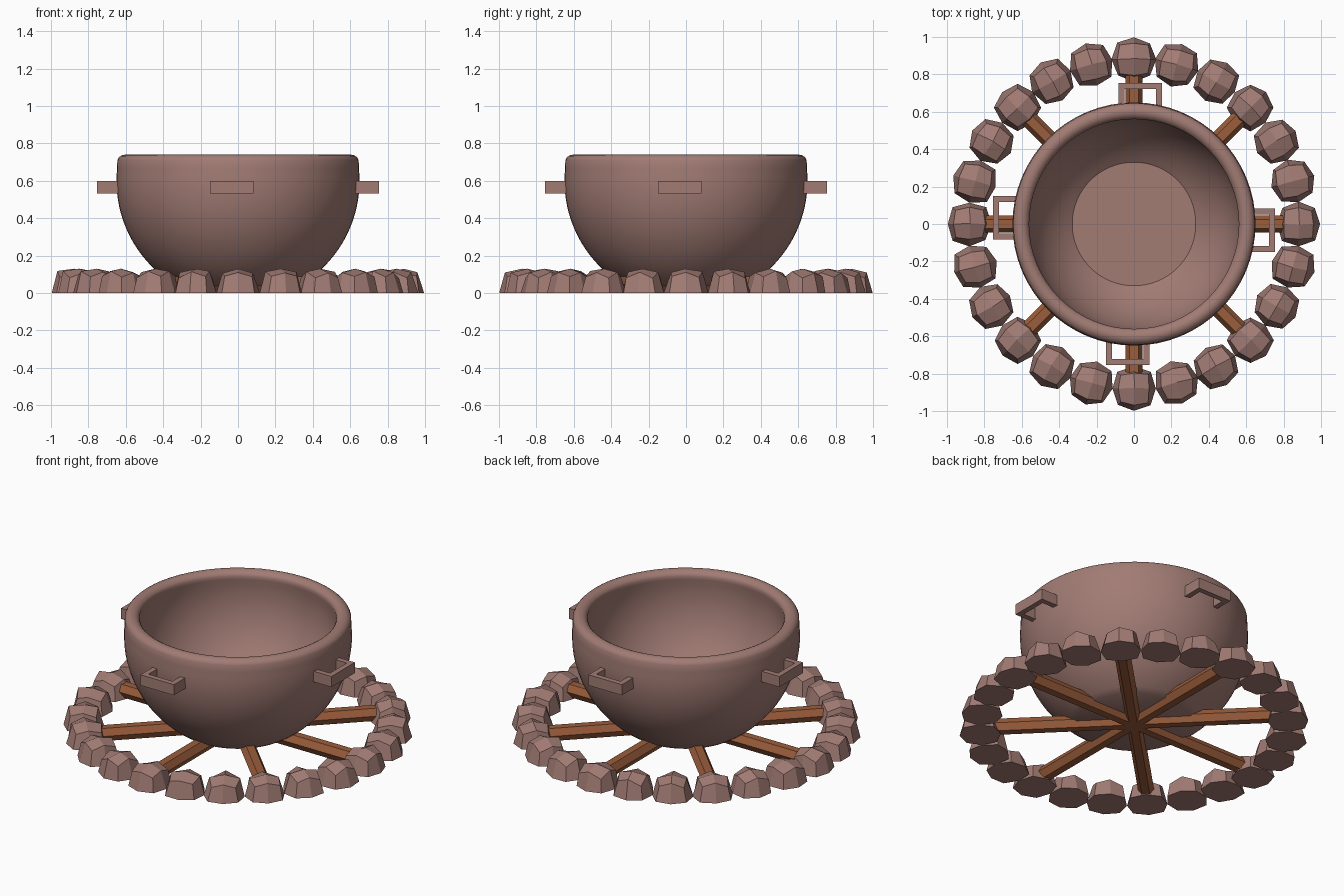
import bpy, bmesh, math, random
from mathutils import Matrix, Vector

if "Cube" in bpy.data.objects:
    bpy.data.objects.remove(bpy.data.objects["Cube"])

random.seed(4)


def material(name, rgb):
    m = bpy.data.materials.new(name)
    m.diffuse_color = (*rgb, 1)
    m.use_nodes = True
    m.node_tree.nodes["Principled BSDF"].inputs["Base Color"].default_value = m.diffuse_color
    return m


CLAY = material("clay brown", (0.36, 0.20, 0.175))
WOOD = material("log wood", (0.33, 0.11, 0.045))


def finish(name, bm, mat):
    bmesh.ops.recalc_face_normals(bm, faces=bm.faces)
    me = bpy.data.meshes.new(name)
    bm.to_mesh(me)
    bm.free()
    me.materials.append(mat)
    ob = bpy.data.objects.new(name, me)
    bpy.context.collection.objects.link(ob)
    return ob


# Cauldron: lathed profile of outer sphere, rounded rim, inner sphere and flat floor
def arc(cx, cz, r, a0, a1, n):
    return [(cx + r * math.cos(math.radians(a0 + (a1 - a0) * i / n)),
             cz + r * math.sin(math.radians(a0 + (a1 - a0) * i / n))) for i in range(n + 1)]


profile = arc(0, 0.6, 0.65, -59.5, 6, 18)
profile += arc(0.603, 0.695, 0.045, 20, 160, 8)
profile += arc(0, 0.6, 0.57, 9, -54.6, 16)
SEG = 64
bm = bmesh.new()
rings = []
for r, z in profile:
    rings.append([bm.verts.new((r * math.cos(2 * math.pi * k / SEG),
                                r * math.sin(2 * math.pi * k / SEG), z)) for k in range(SEG)])
for a, b in zip(rings, rings[1:]):
    for k in range(SEG):
        bm.faces.new((a[k], a[(k + 1) % SEG], b[(k + 1) % SEG], b[k]))
bm.faces.new(rings[0])
bm.faces.new(rings[-1])
bowl = finish("cauldron_bowl", bm, CLAY)
bpy.context.view_layer.objects.active = bowl
bowl.select_set(True)
bpy.ops.object.shade_smooth_by_angle(angle=math.radians(35))
bowl.select_set(False)


# Handles: square brackets, slightly off centre, repeated by quarter turns
def box(bm, lo, hi, turn):
    mid = (Vector(lo) + Vector(hi)) / 2
    size = Vector(hi) - Vector(lo)
    bmesh.ops.create_cube(bm, size=1, matrix=turn @ Matrix.Translation(mid) @ Matrix.Diagonal((*size, 1)))


for i, side in enumerate(("right", "back", "left", "front")):
    turn = Matrix.Rotation(i * math.pi / 2, 4, 'Z')
    bm = bmesh.new()
    box(bm, (0.722, -0.15, 0.533), (0.755, 0.083, 0.6), turn)
    box(bm, (0.60, -0.15, 0.533), (0.722, -0.117, 0.6), turn)
    box(bm, (0.60, 0.05, 0.533), (0.722, 0.083, 0.6), turn)
    finish("handle_" + side, bm, CLAY)

# Firewood: four six-sided logs crossing under the bowl
for i in range(4):
    bm = bmesh.new()
    turn = (Matrix.Translation((0, 0, 0.048)) @ Matrix.Rotation(i * math.pi / 4, 4, 'Z')
            @ Matrix.Rotation(math.pi / 2, 4, 'Y'))
    bmesh.ops.create_cone(bm, cap_ends=True, segments=6, radius1=0.046, radius2=0.046,
                          depth=1.6, matrix=turn @ Matrix.Rotation(math.pi / 2, 4, 'Z') @ Matrix.Rotation(math.pi / 2, 4, 'Z'))
    finish("log_%d" % (i + 1), bm, WOOD)


# Fire ring: 24 faceted stones with flat undersides
def stone(bm, angle):
    place = Matrix.Rotation(angle, 4, 'Z') @ Matrix.Translation((0.88, 0, 0))
    jit = lambda: random.uniform(-0.006, 0.006)
    base, shoulder = [], []
    for k in range(8):
        a = k * math.pi / 4
        corner = k % 2
        rb = 0.124 if corner else 0.117
        rs = 0.103 if corner else 0.084
        zs = 0.085 if corner else 0.112
        c, s = math.cos(a), math.sin(a)
        rb += jit() * 0.6
        rs += jit()
        base.append(bm.verts.new(place @ Vector((rb * c, rb * s, 0))))
        shoulder.append(bm.verts.new(place @ Vector((rs * c, rs * s, zs + jit()))))
    top = bm.verts.new(place @ Vector((jit(), jit(), 0.13)))
    for k in range(8):
        n = (k + 1) % 8
        bm.faces.new((base[k], base[n], shoulder[n], shoulder[k]))
    for k in range(0, 8, 2):
        bm.faces.new((top, shoulder[k], shoulder[k + 1], shoulder[(k + 2) % 8]))
    bm.faces.new(base[::-1])


bm = bmesh.new()
for i in range(24):
    stone(bm, i * math.pi / 12)
finish("stone_ring", bm, CLAY)
